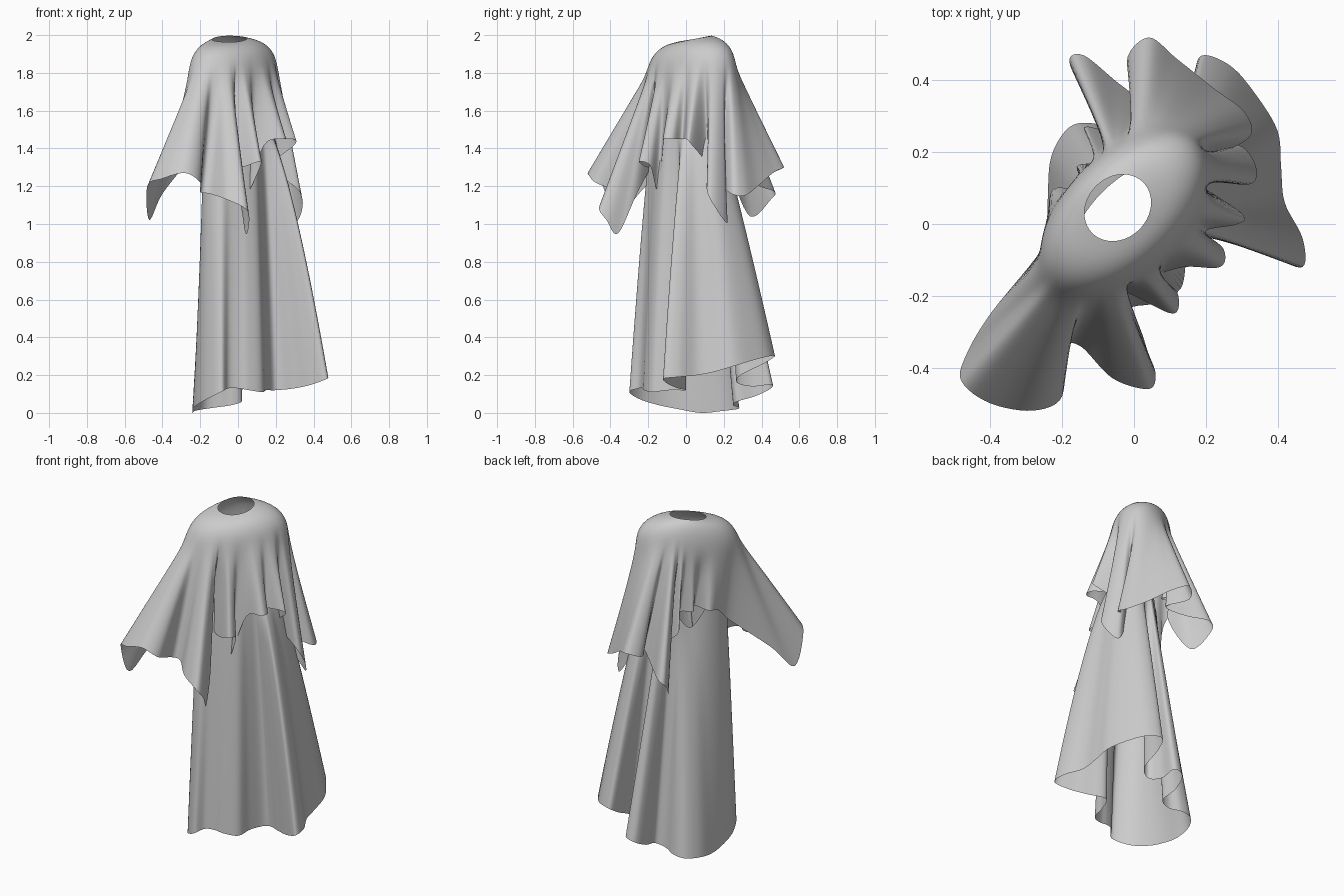
import bpy, math
from mathutils import Vector

if "Cube" in bpy.data.objects:
    bpy.data.objects.remove(bpy.data.objects["Cube"])

# One plain cloth colour
cloth = bpy.data.materials.new("grey cloth")
cloth.use_nodes = True
grey = (0.6, 0.6, 0.6, 1)
cloth.diffuse_color = grey
cloth.node_tree.nodes["Principled BSDF"].inputs["Base Color"].default_value = grey

SAMPLES = 6
# The wearer is turned: shoulders run along SIDE and the chest points along CHEST
SIDE = Vector((1, 1, 0)).normalized()
CHEST = Vector((1, -1, 0)).normalized()


def smooth_loop(points):
    """Closed curve through hem points given in hundredths."""
    pts = [Vector(p) / 100 for p in points]
    n = len(pts)
    loop = []
    for i in range(n):
        a, b, c, d = (pts[(i + k - 1) % n] for k in range(4))
        for s in range(SAMPLES):
            t = s / SAMPLES
            loop.append(b + (c - a) * (t / 2) + (a * 2 - b * 5 + c * 4 - d) * (t * t / 2)
                        + (b * 3 - a - c * 3 + d) * (t ** 3 / 2))
    return loop


def soften(loop, passes, reach):
    """Average the folds away, leaving the broad outline."""
    n = len(loop)
    for _ in range(passes):
        loop = [sum((loop[(i + k) % n] for k in range(-reach, reach + 1)), Vector())
                / (2 * reach + 1) for i in range(n)]
    return loop


def directions(hem):
    """Angle around the body for every hem sample."""
    return [math.atan2(p.dot(CHEST), p.dot(SIDE)) for p in soften(hem, 3, 15)]


def oval(angle, side, chest, offset, z):
    """Point on a body oval in the given direction."""
    a = math.atan2(math.sin(angle) / chest, math.cos(angle) / side)
    p = SIDE * (side * math.cos(a)) + CHEST * (offset + chest * math.sin(a))
    p.z = z
    return p


def drape(top, broad, hem, t, spread, fold):
    """Cloth point a fraction t down to the hem; folds deepen on the way."""
    p = top.lerp(broad, t ** spread) + (hem - broad) * t ** fold
    p.z = top.z + (hem.z - top.z) * t
    return p


def relax(rings, passes):
    """Round off the bends that run down the cloth."""
    for _ in range(passes):
        middle = [[(a + b * 2 + c) / 4 for a, b, c in zip(*rings[k - 1:k + 2])]
                  for k in range(1, len(rings) - 1)]
        rings = [rings[0]] + middle + [rings[-1]]
    return rings


def cloth_object(name, rings):
    """Join rings of points into one smooth sheet."""
    n = len(rings[0])
    verts = [p for ring in rings for p in ring]
    faces = [(r * n + i, (r + 1) * n + i, (r + 1) * n + (i + 1) % n, r * n + (i + 1) % n)
             for r in range(len(rings) - 1) for i in range(n)]
    mesh = bpy.data.meshes.new(name)
    mesh.from_pydata(verts, [], faces)
    mesh.materials.append(cloth)
    mesh.shade_smooth()
    obj = bpy.data.objects.new(name, mesh)
    bpy.context.collection.objects.link(obj)


# Cape hem: long wing, front corner, chest folds, far arm, back corner, back folds
cape_hem = smooth_loop([
    (-47, -37, 102), (-48, -44, 120), (-40, -50, 124), (-28, -52, 127), (-20, -48, 122),
    (-20, -35, 117), (-15, -34, 116), (-6, -43, 113), (4, -46, 108), (6, -42, 102),
    (4, -36, 95), (0, -26, 116), (-10, -16, 135), (0, -20, 130), (11, -25, 133),
    (12, -19, 131), (6, -15, 118), (14, -12, 142), (24, -12, 145), (25, -7, 145),
    (20, -2, 145), (29, 0, 145), (30, 3, 142), (18, 12, 130), (32, 11, 118),
    (34, 16, 108), (29, 22, 101), (20, 18, 120), (32, 24, 116), (31, 31, 115),
    (22, 38, 120), (12, 46, 127), (4, 52, 130), (-2, 45, 127), (5, 33, 125),
    (-4, 39, 120), (-14, 47, 117), (-18, 45, 113), (-12, 34, 104), (-3, 25, 125),
    (-14, 27, 138), (-8, 18, 145), (-16, 16, 147), (-12, 9, 147), (-22, 10, 147),
    (-24, 3, 145), (-25, -6, 136), (-40, -25, 116)])
angles = directions(cape_hem)
neck = [oval(a, 0.1, 0.085, -0.064, 1.98 + 0.012 * math.cos(a) - 0.012 * math.sin(a))
        for a in angles]
shoulder = [oval(a, 0.285, 0.168, -0.04, 1.83 + 0.025 * math.cos(a)) for a in angles]
broad = soften(cape_hem, 1, 9)
rings = []
# Rounded shoulders
for k in range(9):
    turn = k / 9 * math.pi / 2
    ring = []
    for a, b in zip(neck, shoulder):
        p = a.lerp(b, math.sin(turn))
        p.z = b.z + (a.z - b.z) * math.cos(turn)
        ring.append(p)
    rings.append(ring)
# Hanging folds
for k in range(21):
    rings.append([drape(s, b, h, k / 20, 0.97, 1.2)
                  for s, b, h in zip(shoulder, broad, cape_hem)])
cloth_object("cape", relax(rings, 6))

# Skirt hem: front corner and waves, lifted side panel, rear tucks, back
skirt_hem = smooth_loop([
    (-24, 8, 0), (-24, -4, 2), (-22, -14, 4), (-17, -24, 7), (-9, -30, 11),
    (-5, -25, 13), (0, -23, 13), (6, -22, 12), (13, -18, 11), (15, -9, 12),
    (20, 0, 12), (30, -4, 13), (39, -9, 15), (47, -12, 18), (47, -4, 19),
    (42, 6, 20), (41, 16, 22), (40, 26, 25), (34, 36, 28), (27, 44, 30),
    (19, 47, 30), (17, 41, 26), (17, 29, 20), (12, 27, 16), (9, 35, 14),
    (9, 45, 15), (3, 45, 13), (1, 37, 9), (2, 27, 6), (-4, 25, 4),
    (-11, 28, 3), (-18, 27, 2), (-23, 19, 1)])
angles = directions(skirt_hem)
# The waist edge sags at the back
waist = [oval(a, 0.22, 0.125, 0.0, 1.5 - 0.17 * max(0, -math.sin(a)) ** 4) for a in angles]
broad = soften(skirt_hem, 1, 8)
rings = []
for k in range(29):
    ring = []
    for a, w, b, h in zip(angles, waist, broad, skirt_hem):
        # The chest side swells out sooner than the back
        swell = math.sin(a)
        ring.append(drape(w, b, h, k / 28, 0.87 - 0.24 * swell,
                          0.95 - 0.25 * max(0, swell)))
    rings.append(ring)
cloth_object("skirt", rings)
